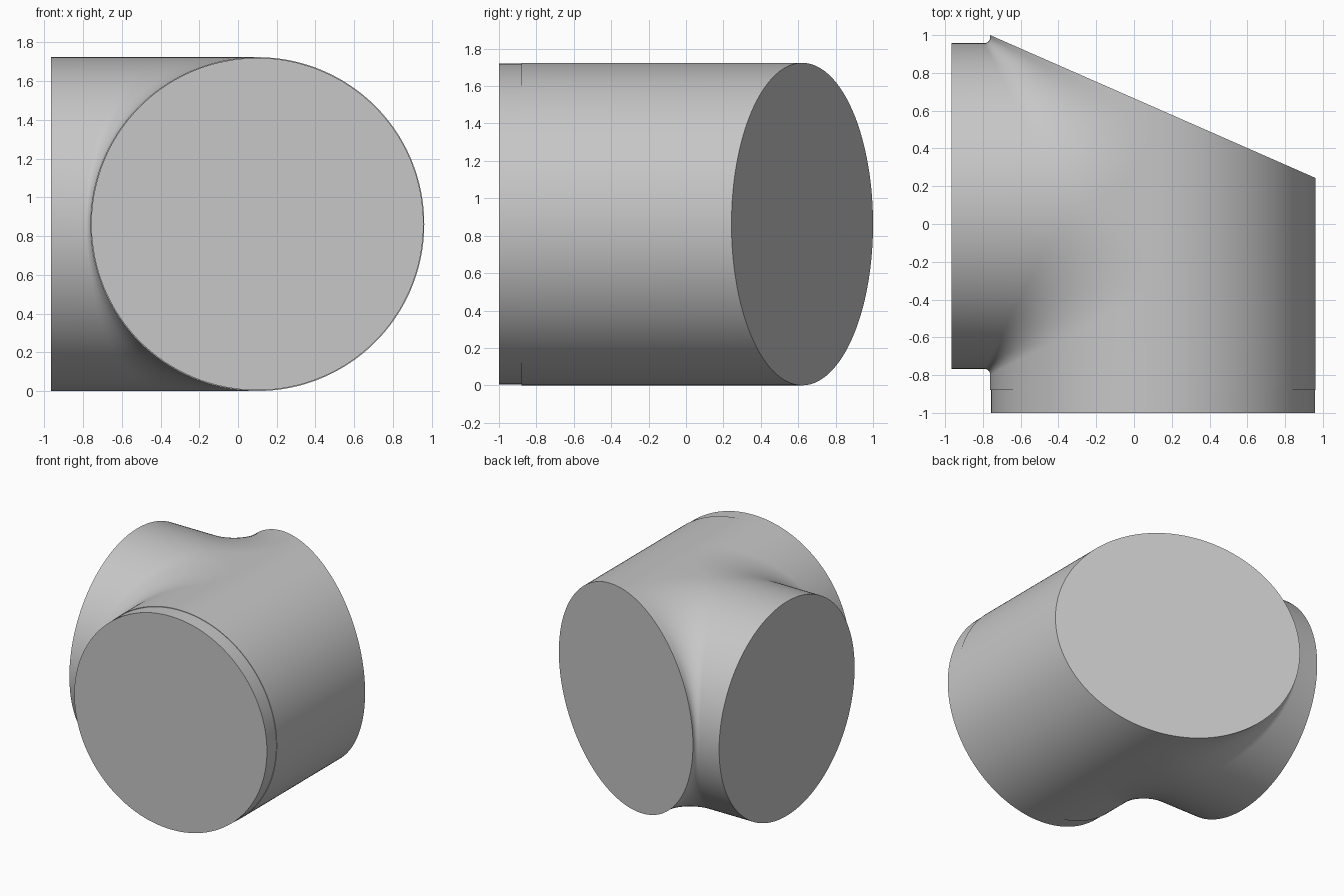
import bpy, bmesh, math
from mathutils import Matrix

cube = bpy.data.objects.get("Cube")
if cube:
    bpy.data.objects.remove(cube)

R = 0.862            # pipe radius
CX, CY = 0.1, 0.095  # where the two pipe axes cross
BRANCH_END = -0.965
COLLAR_Y = -0.88
LAYERS, ARC = 96, 20

grey = bpy.data.materials.new("plain grey")
grey.use_nodes = True
colour = (0.57, 0.57, 0.57, 1)
grey.diffuse_color = colour
grey.node_tree.nodes["Principled BSDF"].inputs["Base Color"].default_value = colour


def add_object(name, bm):
    bmesh.ops.recalc_face_normals(bm, faces=bm.faces)
    mesh = bpy.data.meshes.new(name)
    bm.to_mesh(mesh)
    bm.free()
    obj = bpy.data.objects.new(name, mesh)
    bpy.context.collection.objects.link(obj)
    mesh.materials.append(grey)
    bpy.ops.object.select_all(action="DESELECT")
    bpy.context.view_layer.objects.active = obj
    obj.select_set(True)
    bpy.ops.object.shade_smooth_by_angle(angle=math.radians(30))
    return obj


def slant_y(x):
    """Oblique rear cut, running from the branch side to the far side."""
    return 1.0 - 0.439 * (x + 0.762)


def outline(w):
    """Horizontal slice of the filleted tee where each pipe has half width w."""
    r = 0.03 + 0.5 * (R - w)   # the blend widens towards the crown
    left, right = CX - w, CX + w
    pts = [(right, COLLAR_Y), (right, slant_y(right)), (left, slant_y(left))]
    arc = [(left - r + r * math.cos(t), w + r - r * math.sin(t))
           for t in (math.pi / 2 * i / ARC for i in range(ARC + 1))]
    pts += [(x, CY + d) for x, d in arc]
    pts += [(BRANCH_END, CY + w), (BRANCH_END, CY - w)]
    pts += [(x, CY - d) for x, d in reversed(arc)]
    pts.append((left, COLLAR_Y))
    return pts


# Tee body: stacked slices from bottom to top
bm = bmesh.new()
rings = []
for i in range(LAYERS + 1):
    a = math.pi * (i / LAYERS - 0.5)
    w = max(R * math.cos(a), 0.003)
    z = R + R * math.sin(a)
    rings.append([bm.verts.new((x, y, z)) for x, y in outline(w)])
for low, high in zip(rings, rings[1:]):
    n = len(low)
    for k in range(n):
        j = (k + 1) % n
        bm.faces.new((low[k], low[j], high[j], high[k]))
bm.faces.new(rings[0])
bm.faces.new(rings[-1])
add_object("pipe_tee_body", bm)

# Front collar: a slightly narrower end of the main pipe
bm = bmesh.new()
bmesh.ops.create_cone(bm, cap_ends=True, segments=128, radius1=R - 0.004,
                      radius2=R - 0.004, depth=0.14,
                      matrix=Matrix.Translation((CX, -0.93, R))
                      @ Matrix.Rotation(math.pi / 2, 4, "X"))
add_object("front_collar", bm)
